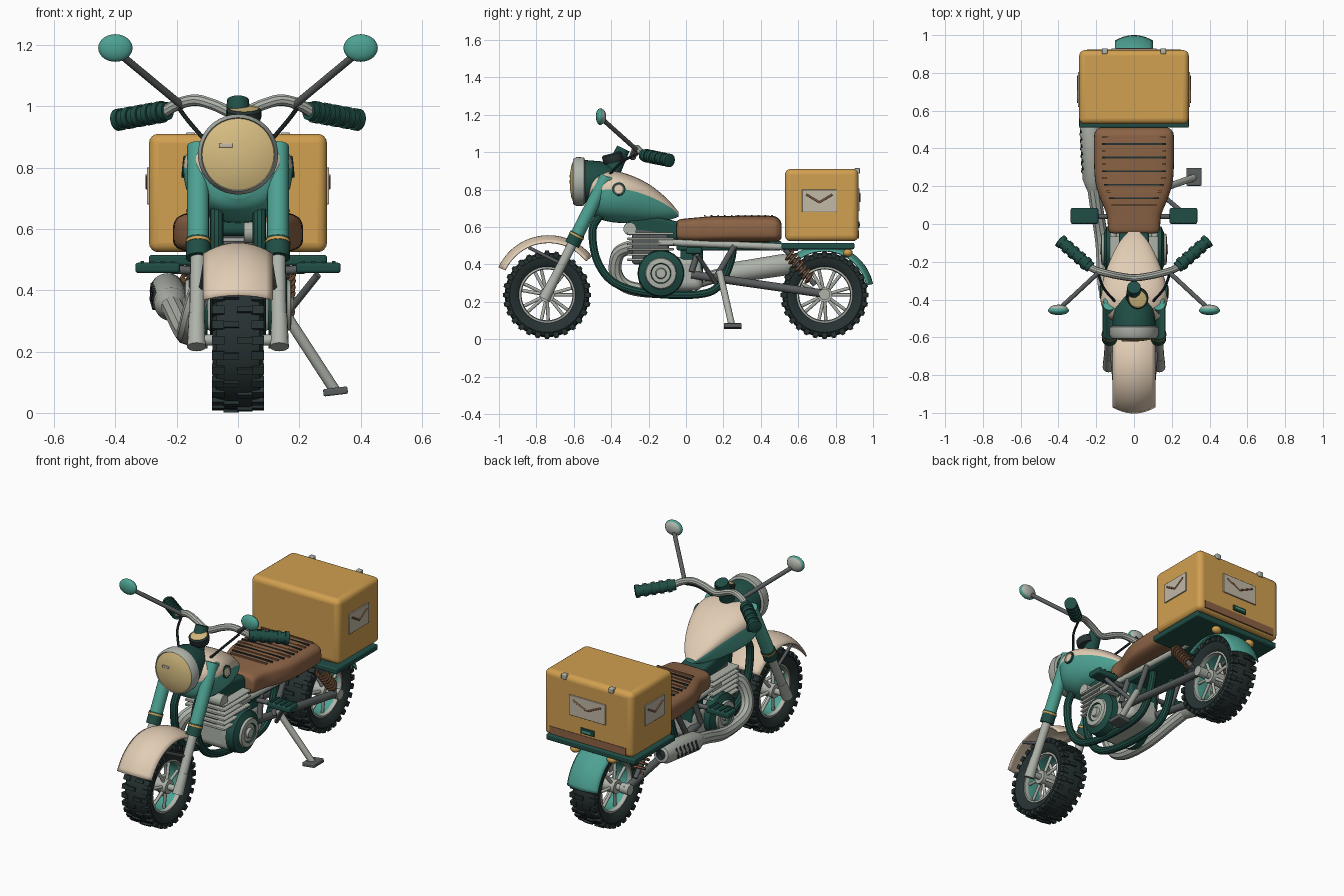
import bpy, bmesh
from math import sin, cos, pi, radians, copysign
from mathutils import Vector, Matrix

default_cube = bpy.data.objects.get("Cube")
if default_cube:
    bpy.data.objects.remove(default_cube)


def material(name, *colour):
    made = bpy.data.materials.new(name)
    made.use_nodes = True
    made.diffuse_color = (*colour, 1)
    made.node_tree.nodes["Principled BSDF"].inputs["Base Color"].default_value = (*colour, 1)
    return made


teal = material("teal paint", .075, .36, .29)
green = material("dark green", .014, .075, .06)
rubber = material("tyre rubber", .02, .032, .032)
cream = material("cream paint", .76, .61, .46)
ochre = material("ochre case", .64, .35, .08)
brown = material("brown leather", .26, .125, .06)
silver = material("silver metal", .42, .45, .4)
grey = material("dark grey metal", .1, .11, .11)
glass = material("yellow glass", .68, .51, .22)
paper = material("pale paper", .54, .48, .38)


def finish(name, mesh_data, *materials):
    bmesh.ops.recalc_face_normals(mesh_data, faces=mesh_data.faces)
    mesh = bpy.data.meshes.new(name)
    mesh_data.to_mesh(mesh)
    mesh_data.free()
    for entry in materials:
        mesh.materials.append(entry)
    part = bpy.data.objects.new(name, mesh)
    bpy.context.collection.objects.link(part)
    return part


def box(name, centre, size, colour, bevel=0, turn=None):
    bm = bmesh.new()
    place = Matrix.Translation(centre) @ (turn or Matrix()) @ Matrix.Diagonal((*size, 1))
    bmesh.ops.create_cube(bm, size=1, matrix=place)
    part = finish(name, bm, colour)
    if bevel:
        rounding = part.modifiers.new("rounding", "BEVEL")
        rounding.width, rounding.segments = bevel, 4
    return part


def ball(name, centre, size, colour):
    bm = bmesh.new()
    place = Matrix.Translation(centre) @ Matrix.Diagonal((*size, 1))
    bmesh.ops.create_uvsphere(bm, u_segments=24, v_segments=14, radius=1, matrix=place)
    return finish(name, bm, colour)


def lathe(name, origin, direction, profile, materials, rule=lambda row: 0, sides=32):
    """Spin (radius, height) pairs round an axis; rule picks the colour of each band."""
    bm = bmesh.new()
    turn = Vector(direction).to_track_quat("Z", "Y")
    rings = [[bm.verts.new(Vector(origin) + turn @ Vector((r * cos(k * 2 * pi / sides), r * sin(k * 2 * pi / sides), h)))
              for k in range(sides)] for r, h in profile]
    for row, (low, high) in enumerate(zip(rings, rings[1:])):
        for k in range(sides):
            n = (k + 1) % sides
            bm.faces.new((low[k], low[n], high[n], high[k])).material_index = rule(row)
    bmesh.ops.remove_doubles(bm, verts=bm.verts, dist=1e-5)
    return finish(name, bm, *materials)


def rod(name, start, end, radius, colour, tip=None):
    axis = Vector(end) - Vector(start)
    tip = radius if tip is None else tip
    return lathe(name, start, axis, [(0, 0), (radius, 0), (tip, axis.length), (0, axis.length)], [colour], sides=16)


def spline(points, steps=6):
    """Smooth curve through points of any dimension."""
    pts = [Vector(p) for p in (points[0], *points, points[-1])]
    out = []
    for a, b, c, d in zip(pts, pts[1:], pts[2:], pts[3:]):
        for k in range(steps):
            t = k / steps
            out.append(b + (c - a) * t / 2 + (a * 2 - b * 5 + c * 4 - d) * t * t / 2 + (b * 3 - a - c * 3 + d) * t ** 3 / 2)
    return out + [pts[-1]]


def tube(name, points, radius, colour, steps=6):
    path = spline(points, steps)
    curve = bpy.data.curves.new(name, "CURVE")
    curve.dimensions, curve.bevel_depth, curve.bevel_resolution = "3D", radius, 3
    curve.use_fill_caps = True
    line = curve.splines.new("POLY")
    line.points.add(len(path) - 1)
    for point, place in zip(line.points, path):
        point.co = (*place, 1)
    curve.materials.append(colour)
    part = bpy.data.objects.new(name, curve)
    bpy.context.collection.objects.link(part)
    bpy.ops.object.select_all(action="DESELECT")
    part.select_set(True)
    bpy.context.view_layer.objects.active = part
    bpy.ops.object.convert(target="MESH")


def loft(name, sections, power, materials, sides=40):
    """Rounded body along y; sections give y, half width, bottom, waist and top."""
    bm = bmesh.new()
    rings = []
    for place in spline(sections):
        y, width, low, waist, top = place
        ring = []
        for k in range(sides):
            c, s = cos(2 * pi * k / sides), sin(2 * pi * k / sides)
            height = (top - waist) if s > 0 else (waist - low)
            ring.append(bm.verts.new((width * copysign(abs(c) ** power, c), y,
                                      waist + height * copysign(abs(s) ** power, s))))
        rings.append(ring)
    for a, b in zip(rings, rings[1:]):
        for k in range(sides):
            n = (k + 1) % sides
            bm.faces.new((a[k], a[n], b[n], b[k])).material_index = int(k < sides / 2) * (len(materials) - 1)
    bm.faces.new(rings[0])
    bm.faces.new(rings[-1])
    return finish(name, bm, *materials)


def fender(name, y, z, radius, width, first, last, drop, colour):
    bm = bmesh.new()
    rows = []
    for i in range(25):
        angle = radians(first + (last - first) * i / 24)
        row = []
        for j in range(-5, 6):
            r = radius - drop * (j / 5) ** 2
            row.append(bm.verts.new((width * j / 5, y + r * cos(angle), z + r * sin(angle))))
        rows.append(row)
    for a, b in zip(rows, rows[1:]):
        for j in range(10):
            bm.faces.new((a[j], a[j + 1], b[j + 1], b[j]))
    shell = finish(name, bm, colour).modifiers.new("thickness", "SOLIDIFY")
    shell.thickness, shell.offset = .008, 0


# Wheels: tyre, tread, rim, hub and paired spokes
def wheel(label, y):
    z, across = .237, (1, 0, 0)
    half = [(.15, .06), (.17, .077), (.2, .083), (.218, .07), (.226, .035)]
    lathe(label + "_tyre", (0, y, z), across, half + [(r, -h) for r, h in reversed(half)] + half[:1], [rubber], sides=48)
    lathe(label + "_rim", (0, y, z), across, [(.152, -.06), (.14, -.062), (.136, -.04), (.136, .04), (.14, .062), (.152, .06)],
          [silver, teal], lambda row: int(row == 2), sides=48)
    bm = bmesh.new()
    for k in range(28):
        spin = Matrix.Translation((0, y, z)) @ Matrix.Rotation(2 * pi * k / 28, 4, "X")
        side = 1 if k % 2 else -1
        for x, r, size in ((side * .022, .226, (.05, .02, .02)), (.064, .217, (.04, .028, .026)), (-.064, .217, (.04, .028, .026))):
            bmesh.ops.create_cube(bm, size=1, matrix=spin @ Matrix.Translation((x, 0, r)) @ Matrix.Diagonal((*size, 1)))
    finish(label + "_tread", bm, rubber)
    rod(label + "_hub", (-.07, y, z), (.07, y, z), .04, silver)
    rod(label + "_axle", (-.15, y, z), (.15, y, z), .018, silver)
    for k in range(14):
        angle, side = 2 * pi * (k // 2 + (k % 2) * .3) / 7, (k % 2) * 2 - 1
        rod(label + "_spoke", (side * .045, y + .03 * cos(angle), z + .03 * sin(angle)),
            (side * .03, y + .14 * cos(angle), z + .14 * sin(angle)), .009, silver)


wheel("front_wheel", -.743)
wheel("rear_wheel", .741)
fender("front_fender", -.735, .26, .292, .112, 155, 38, .035, cream)
fender("rear_fender", .74, .24, .262, .1, 12, 125, .03, teal)

# Tank and seat
loft("fuel_tank", [(-.53, .05, .7, .76, .8), (-.5, .13, .66, .79, .87), (-.42, .175, .63, .8, .9), (-.32, .17, .62, .8, .885),
                   (-.2, .13, .62, .765, .83), (-.1, .08, .635, .715, .75), (-.04, .03, .655, .67, .68)], .85, [teal, cream])
loft("seat", [(-.05, .11, .54, .58, .62), (-.035, .135, .525, .58, .64), (.05, .145, .52, .58, .65), (.15, .185, .52, .58, .658),
              (.25, .208, .52, .58, .66), (.45, .212, .52, .58, .66), (.495, .2, .525, .58, .645), (.51, .18, .54, .58, .62)], .5, [brown])
for k in range(11):
    y = .1 + k * .036
    box("seat_rib", (0, y, .659), (.24 + .1 * min(1, k / 4), .009, .008), rubber if k % 2 else brown)
box("seat_base", (0, .23, .5), (.22, .56, .05), green, .01)
box("frame_cover", (0, -.15, .6), (.16, .32, .1), green, .02, Matrix.Rotation(-.2, 4, "X"))

# Headlamp and gauge
lathe("headlamp", (0, 0, .843), (0, -1, 0),
      [(0, .36), (.07, .38), (.108, .45), (.115, .54), (.129, .545), (.131, .585), (.12, .605), (.117, .6), (.085, .613), (.04, .62), (0, .622)],
      [green, silver, glass], lambda row: 0 if row < 3 else 1 if row < 7 else 2, sides=40)
box("lamp_mark", (-.04, -.619, .872), (.045, .008, .014), paper, .003)
rod("steering_head", (0, -.42, .84), (0, -.335, 1.02), .048, green, .036)
lathe("gauge", (.02, -.385, .945), (0, -.25, 1), [(0, 0), (.05, 0), (.056, .02), (.056, .042), (.048, .05), (.046, .046), (0, .05)],
      [rubber, glass], lambda row: int(row > 3))

# Handlebar
bar = [(.25, -.22, .975), (.2, -.245, 1.005), (.14, -.262, 1.02), (.08, -.275, 1.005)]
tube("handlebar", bar + [(0, -.285, .975)] + [(-x, y, z) for x, y, z in reversed(bar)], .019, silver)

# Engine and exhaust
box("crankcase", (0, -.08, .35), (.22, .34, .18), silver, .04)
box("cylinder", (0, -.19, .5), (.16, .2, .2), grey, .02)
for k in range(6):
    box("cooling_fin", (0, -.19, .425 + k * .028), (.26, .25, .013), silver, .004)
box("gearbox", (0, .03, .43), (.2, .12, .14), green, .02)
rod("carburettor", (.02, -.3, .59), (.12, -.3, .59), .035, silver)
for side in (-1, 1):
    lathe("engine_cover", (side * .1, -.134, .352), (side, 0, 0),
          [(.125, 0), (.12, .045), (.085, .06), (.08, .072), (.055, .075), (.05, .066), (.03, .066), (.025, .08), (0, .08)],
          [green, silver], lambda row: int(row in (2, 3, 5, 6, 7)))
tube("exhaust_pipe", [(-.05, -.27, .5), (-.1, -.36, .46), (-.14, -.375, .35), (-.16, -.3, .275), (-.17, -.1, .26),
                      (-.2, .1, .32), (-.22, .24, .36)], .036, silver)
start, end = Vector((-.215, .18, .345)), Vector((-.232, .57, .405))
lathe("muffler", start, end - start, [(.034, 0), (.055, .06), (.058, .35), (.045, .39), (.028, .395), (.024, .36), (0, .36)],
      [silver, rubber], lambda row: int(row > 3))
for k in range(6):
    spot = start.lerp(end, .25 + k * .1)
    rod("muffler_slot", spot + Vector((-.052, 0, -.022)), spot + Vector((-.048, .02, .032)), .009, rubber)

# Parts that sit on both sides
for side in (-1, 1):
    def at(x, y, z):
        return (side * x, y, z)

    def fork(z, x=.13):
        return at(x, -.745 + (z - .24) * .51, z)

    rod("fork_slider", fork(.24, .135), fork(.53), .025, silver)
    rod("fork_foot", fork(.215, .135), fork(.32, .135), .031, silver, .026)
    rod("fork_collar", fork(.505), fork(.565), .04, green)
    rod("fork_ring", fork(.55), fork(.558), .042, ochre)
    rod("fork_tube", fork(.56), fork(.87), .036, teal)
    rod("fender_stay", at(.105, -.84, .49), at(.12, -.66, .4), .009, grey)
    # Grip, mirror and cable
    grip = [(0, 0)] + [(.03 + .006 * (k % 4 // 2), .0115 * (k + k % 2) / 1.05) for k in range(20)] + [(.024, .222), (0, .222)]
    lathe("grip", at(.23, -.23, .985), at(.165, .145, -.03), grip, [green])
    rod("mirror_stem", at(.18, -.25, 1), at(.385, -.44, 1.17), .012, grey)
    ball("mirror_shell", at(.4, -.458, 1.19), (.056, .024, .045), teal)
    ball("mirror_glass", at(.4, -.45, 1.19), (.05, .023, .04), silver)
    tube("cable", [at(.19, -.26, .99), at(.16, -.34, .95), at(.1, -.41, .88)], .007, rubber)
    # Tank badge and emblem
    lathe("tank_badge", at(.15, -.36, .8), at(1, 0, .1), [(.036, 0), (.036, .03), (.028, .032), (.024, .029), (0, .029)],
          [green, cream], lambda row: int(row > 1))
    ball("tank_emblem", at(.145, -.42, .855), (.02, .03, .015), teal)
    # Frame
    tube("cradle_tube", [at(.07, y, z) for y, z in ((-.46, .66), (-.5, .58), (-.475, .42), (-.38, .3), (-.19, .245),
                                                    (.07, .24), (.18, .29), (.24, .42), (.25, .5))], .022, green)
    rod("seat_rail", at(.11, -.15, .52), at(.11, .6, .49), .018, silver)
    rod("frame_strut", at(.12, .03, .36), at(.1, .08, .52), .016, grey)
    rod("seat_strut", at(.12, .16, .33), at(.12, .26, .5), .016, grey)
    rod("swingarm", at(.1, .03, .345), at(.13, .76, .24), .022, grey)
    rod("axle_boss", at(.1, .741, .24), at(.155, .741, .24), .03, silver)
    # Spring shock
    top, foot = Vector(at(.155, .53, .48)), Vector(at(.15, .69, .29))
    rod("shock_rod", top, foot, .014, grey)
    slant = (foot - top).to_track_quat("Z", "Y")
    coil = [top.lerp(foot, .1 + .75 * k / 84) + slant @ Vector((.028 * cos(k * pi / 6), .028 * sin(k * pi / 6), 0)) for k in range(85)]
    tube("shock_spring", coil, .0075, brown, 1)
    # Foot rest
    rod("peg_bar", at(.06, .04, .46), at(.22, .04, .468), .014, grey)
    box("foot_rest", at(.262, .043, .473), (.146, .085, .034), green, .01)
    for k in range(4):
        box("peg_ridge", at(.213 + k * .033, .043, .491), (.012, .075, .008), green)
    ball("indicator", at(.12, .866, .462), (.03, .025, .022), ochre)

# Side stand
rod("stand_brace", (.14, .16, .3), (.26, .06, .45), .012, grey)
rod("stand_leg", (.13, .18, .36), (.315, .245, .075), .018, silver)
box("stand_foot", (.318, .25, .07), (.08, .095, .024), grey, .006, Matrix.Rotation(-.12, 4, "Y"))

# Rack and delivery case
box("rack", (0, .705, .498), (.58, .39, .034), green, .008)
box("delivery_case", (0, .725, .717), (.58, .392, .386), ochre, .03)
box("case_trim", (0, .92, .56), (.5, .008, .045), brown)
box("case_latch", (0, .924, .612), (.09, .009, .034), green, .003)
box("latch_plate", (0, .929, .612), (.06, .004, .012), teal)
for side in (-1, 1):
    box("lid_clip", (side * .155, .915, .9), (.03, .03, .03), silver, .005)


def envelope(centre, along, out, width):
    centre, along, out = Vector(centre), Vector(along), Vector(out)
    size = [abs(v) for v in along * width + out * .009]
    box("envelope", centre, (size[0], size[1], .12), paper, .003)
    fold = centre + out * .004 + Vector((0, 0, -.008))
    for side in (-1, 1):
        rod("envelope_flap", fold, fold + along * side * width * .38 + Vector((0, 0, .042)), .005, brown)


envelope((.293, .713, .74), (0, 1, 0), (1, 0, 0), .185)
envelope((-.293, .713, .74), (0, 1, 0), (-1, 0, 0), .185)
envelope((0, .924, .745), (1, 0, 0), (0, 1, 0), .24)

# Smooth shading with crisp edges
bpy.ops.object.select_all(action="DESELECT")
for part in bpy.context.scene.objects:
    if part.type == "MESH":
        part.select_set(True)
        bpy.context.view_layer.objects.active = part
bpy.ops.object.shade_smooth_by_angle(angle=radians(35))
